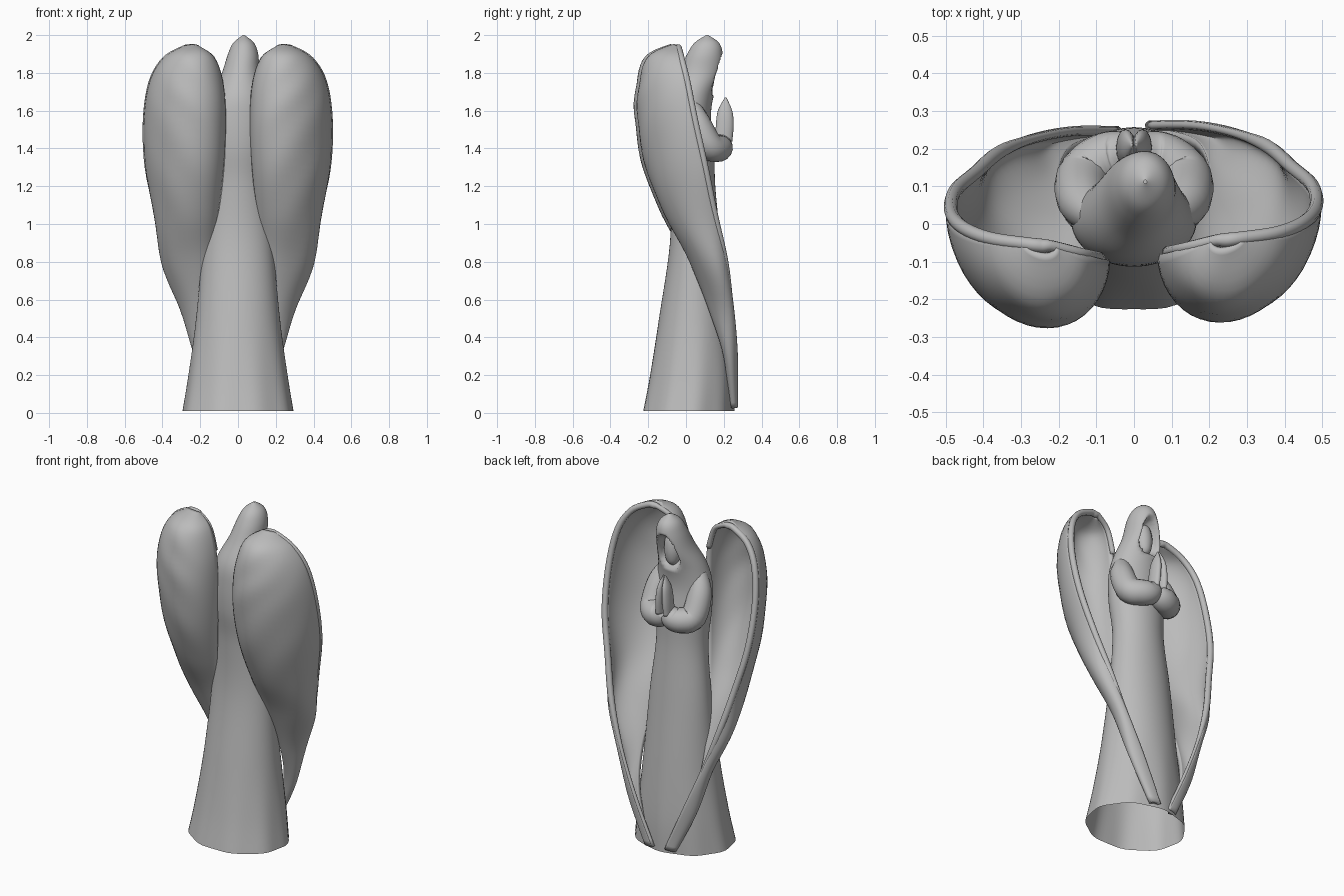
import bpy, math
from mathutils import Vector

if "Cube" in bpy.data.objects:
    bpy.data.objects.remove(bpy.data.objects["Cube"])

stone = bpy.data.materials.new("grey stone")
stone.diffuse_color = (0.5, 0.5, 0.5, 1)
stone.use_nodes = True
stone.node_tree.nodes["Principled BSDF"].inputs["Base Color"].default_value = stone.diffuse_color


def spline(rows, steps):
    """Catmull-Rom interpolation through rows of numbers."""
    out = []
    n = len(rows)
    for i in range(n - 1):
        p0, p1, p2, p3 = rows[max(i - 1, 0)], rows[i], rows[i + 1], rows[min(i + 2, n - 1)]
        for s in range(steps):
            t = s / steps
            out.append([0.5 * (2 * b + (c - a) * t + (2 * a - 5 * b + 4 * c - d) * t * t
                               + (3 * b - a - 3 * c + d) * t ** 3)
                        for a, b, c, d in zip(p0, p1, p2, p3)])
    out.append(list(rows[-1]))
    return out


def loft(name, rings, closed=True, caps=(False, False)):
    """Skin a list of equal-length point rings."""
    k = len(rings[0])
    verts = [tuple(p) for r in rings for p in r]
    faces = []
    for i in range(len(rings) - 1):
        for j in range(k if closed else k - 1):
            a, b = i * k + j, i * k + (j + 1) % k
            faces.append((a, b, b + k, a + k))
    if caps[0]:
        faces.append(tuple(reversed(range(k))))
    if caps[1]:
        faces.append(tuple(range(len(verts) - k, len(verts))))
    me = bpy.data.meshes.new(name)
    me.from_pydata(verts, [], faces)
    me.materials.append(stone)
    ob = bpy.data.objects.new(name, me)
    bpy.context.collection.objects.link(ob)
    for p in me.polygons:
        p.use_smooth = True
    return ob


def tube(name, pts, squash=1.0, sides=16):
    """Tapered tube through (x, y, z, radius) points."""
    path = spline(pts, 5)
    rings = []
    for i, p in enumerate(path):
        c = Vector(p[:3])
        d = (Vector(path[min(i + 1, len(path) - 1)][:3]) - Vector(path[max(i - 1, 0)][:3])).normalized()
        side = d.cross(Vector((0, 1, 0.3))).normalized()
        up = side.cross(d)
        r = max(p[3], 0.002)
        rings.append([c + r * (side * squash * math.cos(a) + up * math.sin(a))
                      for a in (2 * math.pi * j / sides for j in range(sides))])
    return loft(name, rings, True, (True, True))


# Robe and hood: z, centre x, centre y, half width, half depth
robe_rows = [
    (0.01, 0, .012, .292, .242), (.2, 0, .03, .262, .222), (.5, 0, .042, .222, .185),
    (.9, 0, .05, .185, .135), (1.2, 0, .035, .155, .12), (1.4, 0, .02, .165, .13),
    (1.56, 0, .01, .165, .122), (1.68, .005, .025, .14, .122), (1.8, .015, .075, .1, .115),
    (1.9, .027, .1, .08, .094), (1.96, .03, .11, .054, .064), (2.0, .03, .112, .004, .005)]
SIDES = 64
rings = []
for z, cx, cy, rx, ry in spline(robe_rows, 6):
    ring = []
    for j in range(SIDES):
        a = 2 * math.pi * j / SIDES
        # soft folds that grow toward the hem
        fold = 1 + 0.015 * max(0, 1 - z / 0.5) * math.sin(9 * a)
        x, y = cx + rx * fold * math.cos(a), cy + ry * fold * math.sin(a)
        # hollow of the hood opening
        u = abs(a - math.pi / 2) / 0.7
        v = abs(z - 1.79) / 0.11
        d = u * u + v * v
        if d < 1:
            y -= 0.07 * min(1, (1 - d) * 2)
        ring.append((x, y, z))
    rings.append(ring)
loft("robe_and_hood", rings)

# Face set back inside the hood
tube("face", [(.014, .10, 1.69, .01), (.014, .105, 1.72, .036), (.016, .1, 1.78, .05),
              (.02, .096, 1.85, .042), (.022, .09, 1.89, .01)])

# Wing: back edge, bulge and front rim for each row, from top to tip
wing_rows = [
    (.21, -.06, 1.928, .235, -.075, 1.94, .28, -.05, 1.928),
    (.13, -.08, 1.875, .25, -.20, 1.88, .38, -.035, 1.87),
    (.085, -.09, 1.75, .27, -.245, 1.73, .45, -.005, 1.75),
    (.07, -.09, 1.55, .28, -.247, 1.55, .48, .035, 1.55),
    (.08, -.08, 1.3, .30, -.195, 1.3, .47, .09, 1.3),
    (.11, -.04, 1.05, .325, -.085, 1.05, .415, .14, 1.05),
    (.165, .03, .8, .35, .07, .8, .35, .195, .8),
    (.195, .12, .55, .28, .17, .55, .26, .23, .55),
    (.16, .2, .3, .21, .22, .3, .155, .25, .3),
    (.055, .23, .03, .08, .243, .03, .035, .25, .03)]
# the two wings sit slightly differently
for sx, dx, dy, side in ((1, .004, .012, "right"), (-1, -.006, -.003, "left")):
    rings = []
    for i, r in enumerate(spline(wing_rows, 6)):
        back, mid, front = Vector(r[0:3]), Vector(r[3:6]), Vector(r[6:9])
        c = (back + front) / 2
        ring = []
        for j in range(25):
            a = math.pi * j / 24
            # faint overlapping feather relief
            relief = 1 + 0.012 * math.sin(i * 0.9 + 5 * a)
            p = c + (back - c) * math.cos(a) + (mid - c) * math.sin(a) * relief
            ring.append((p.x * sx + dx, p.y + dy, p.z))
        rings.append(ring)
    # the first row folds into the crown of the rim so the top is closed
    ob = loft("wing_" + side, rings, closed=False)
    sol = ob.modifiers.new("thickness", 'SOLIDIFY')
    sol.thickness, sol.offset = 0.026, 0
    # rounded rim over the top and down the front edge
    inner = [(r[0], r[1] + .004, r[2], .015) for r in reversed(wing_rows[:3])]
    crown = [(.24, -.055, 1.932, .019)]
    outer = [(r[6], r[7], r[8], .018 if r[2] > .7 else .011) for r in wing_rows]
    rim = [(x * sx + dx, y + dy, z, r) for x, y, z, r in inner + crown + outer]
    tube("wing_rim_" + side, rim, sides=10)

    # Sleeve and praying hand
    tube("sleeve_" + side, [(.10 * sx, .02, 1.64, .045), (.135 * sx, .06, 1.54, .067),
                            (.135 * sx, .12, 1.42, .073), (.09 * sx, .165, 1.4, .072),
                            (.04 * sx, .182, 1.41, .068), (.008 * sx, .19, 1.44, .05)])
    tube("hand_" + side, [(.026 * sx, .2, 1.44, .045), (.022 * sx, .205, 1.52, .047),
                          (.015 * sx, .207, 1.6, .038), (.005 * sx, .21, 1.67, .004)], squash=.5)
